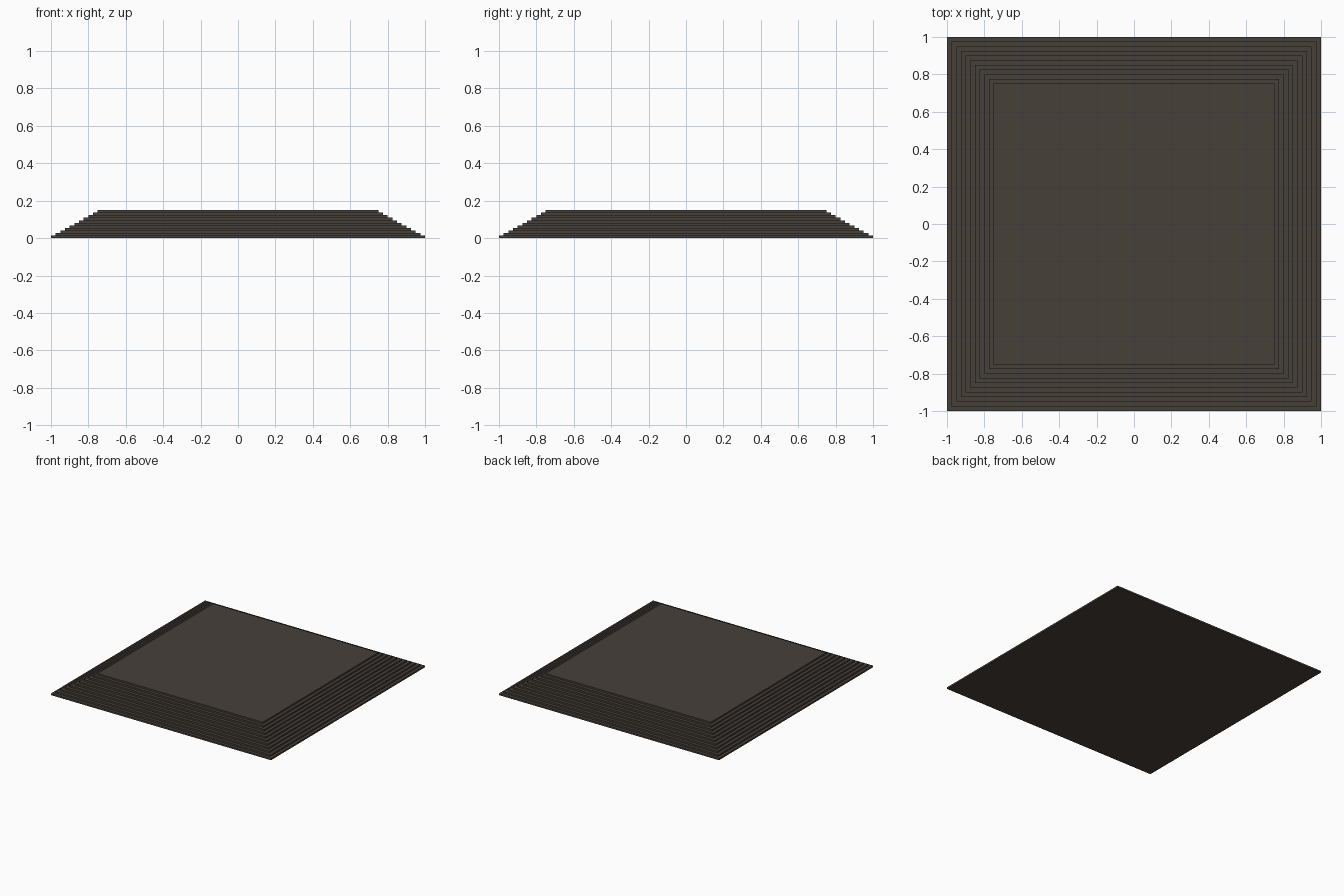
import bpy, bmesh

if "Cube" in bpy.data.objects:
    bpy.data.objects.remove(bpy.data.objects["Cube"])

LAYERS = 11          # square slabs in the stack
HEIGHT = 0.15
INSET = 0.025        # tread depth of every step
rise = HEIGHT / LAYERS

# dark stone
stone = bpy.data.materials.new("dark_stone")
stone.diffuse_color = (0.063, 0.051, 0.042, 1)
stone.use_nodes = True
stone.node_tree.nodes["Principled BSDF"].inputs["Base Color"].default_value = stone.diffuse_color

# stepped platform: one square outline, alternately raised and inset
bm = bmesh.new()


def ring(half, z):
    return [bm.verts.new((sx * half, sy * half, z))
            for sx, sy in ((-1, -1), (1, -1), (1, 1), (-1, 1))]


rings = []
for i in range(LAYERS):
    half = 1 - i * INSET
    rings += [ring(half, i * rise), ring(half, (i + 1) * rise)]

# risers and treads
for low, high in zip(rings, rings[1:]):
    for k in range(4):
        n = (k + 1) % 4
        bm.faces.new((low[k], low[n], high[n], high[k]))

# underside and top deck
bm.faces.new(rings[0][::-1])
bm.faces.new(rings[-1])

mesh = bpy.data.meshes.new("stepped_platform")
bm.to_mesh(mesh)
bm.free()
mesh.materials.append(stone)
platform = bpy.data.objects.new("stepped_platform", mesh)
bpy.context.collection.objects.link(platform)
